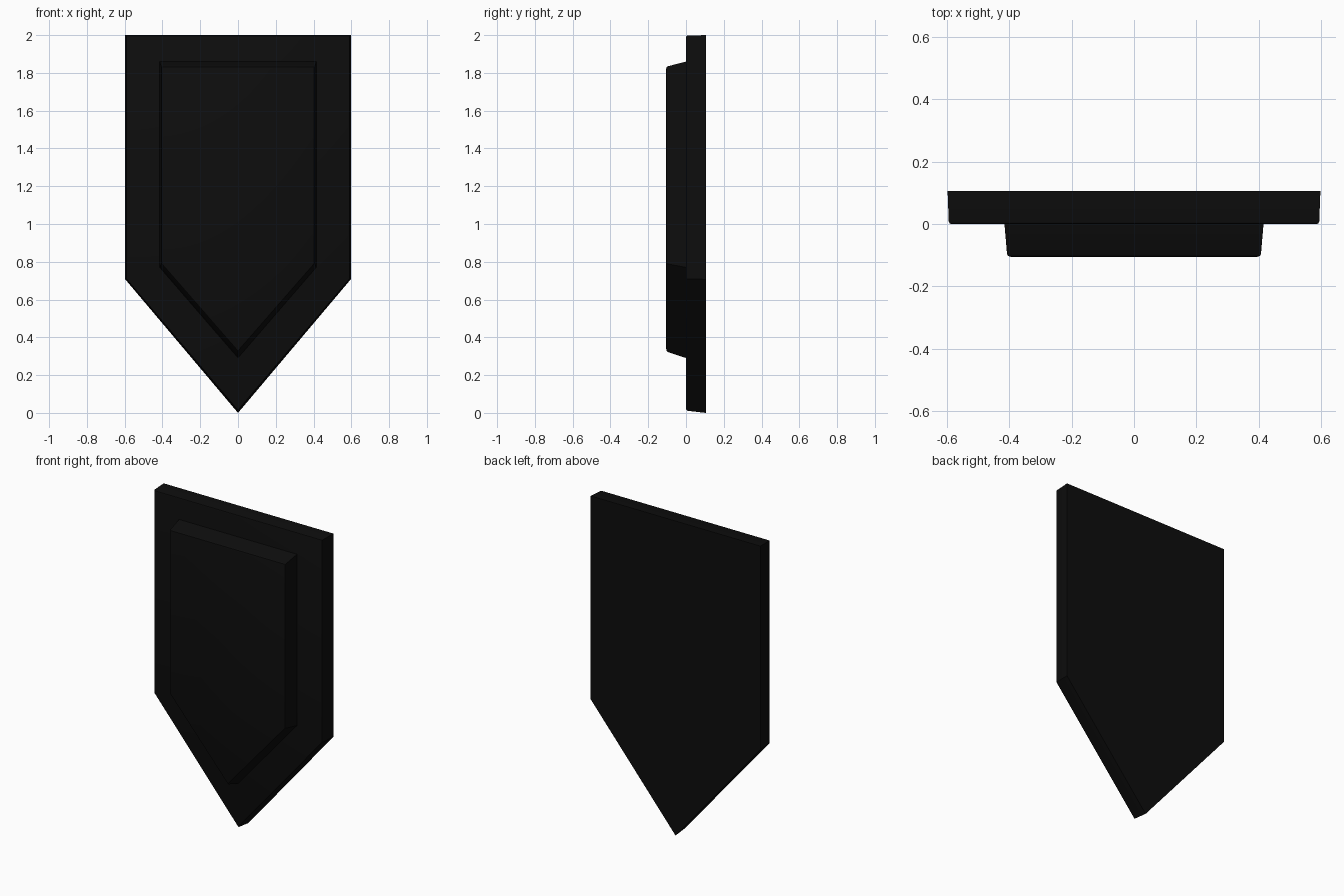
import bpy
import bmesh

if "Cube" in bpy.data.objects:
    bpy.data.objects.remove(bpy.data.objects["Cube"], do_unlink=True)

black = bpy.data.materials.new("matte_black")
black.use_nodes = True
colour = (0.004, 0.004, 0.004, 1)
black.diffuse_color = colour
black.node_tree.nodes["Principled BSDF"].inputs["Base Color"].default_value = colour


def outline(half_width, top, shoulder, tip):
    """Five-sided shield shape with a point at the bottom."""
    return [(-half_width, top), (-half_width, shoulder), (0, tip),
            (half_width, shoulder), (half_width, top)]


def shield_plate(name, front, back, y_front, y_back, bevel):
    bm = bmesh.new()
    f = [bm.verts.new((x, y_front, z)) for x, z in front]
    b = [bm.verts.new((x, y_back, z)) for x, z in back]
    front_face = bm.faces.new(f)
    bm.faces.new(b[::-1])
    for i in range(len(f)):
        j = (i + 1) % len(f)
        bm.faces.new((f[i], b[i], b[j], f[j]))
    # soften the front rim only
    bmesh.ops.bevel(bm, geom=list(front_face.edges), offset=bevel,
                    segments=2, profile=0.5, affect='EDGES')
    bmesh.ops.recalc_face_normals(bm, faces=bm.faces)
    mesh = bpy.data.meshes.new(name)
    bm.to_mesh(mesh)
    bm.free()
    mesh.materials.append(black)
    obj = bpy.data.objects.new(name, mesh)
    bpy.context.collection.objects.link(obj)
    bpy.ops.object.select_all(action='DESELECT')
    obj.select_set(True)
    bpy.context.view_layer.objects.active = obj
    bpy.ops.object.shade_smooth_by_angle()
    return obj


# Wide backing plate
shield_plate("shield_base",
             outline(0.593, 1.997, 0.71, 0.012),
             outline(0.597, 2.0, 0.707, 0.0),
             0.0, 0.105, 0.008)

# Raised centre panel with sloped top and lower edges
shield_plate("raised_panel",
             outline(0.406, 1.833, 0.79, 0.325),
             outline(0.415, 1.86, 0.77, 0.29),
             -0.105, 0.002, 0.01)
